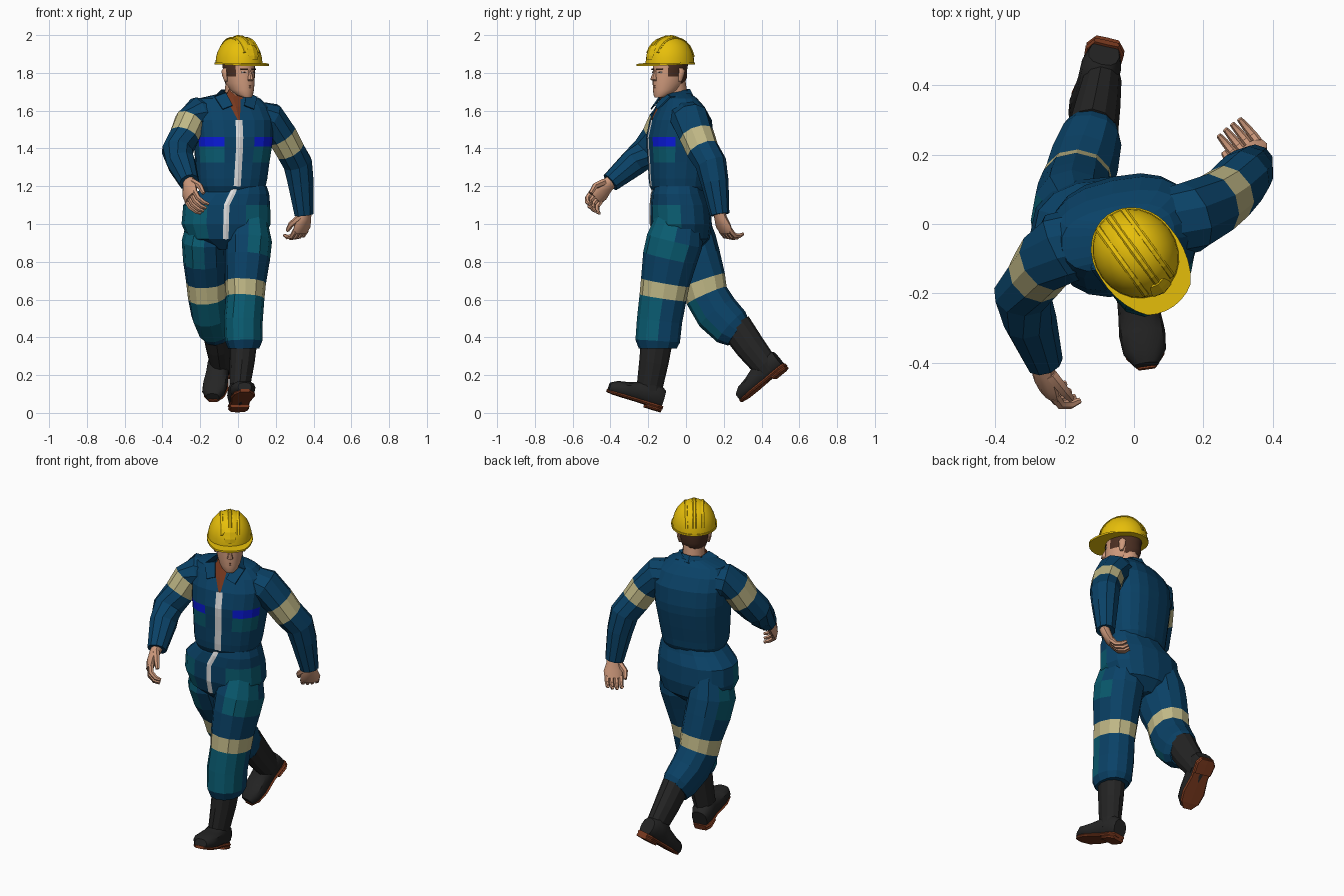
import bpy, bmesh
from math import cos, sin, pi, radians, copysign
from mathutils import Matrix, Vector

if "Cube" in bpy.data.objects:
    bpy.data.objects.remove(bpy.data.objects["Cube"])


def material(name, *rgb):
    mat = bpy.data.materials.new(name)
    mat.use_nodes = True
    color = (*rgb, 1)
    mat.diffuse_color = color
    mat.node_tree.nodes["Principled BSDF"].inputs["Base Color"].default_value = color
    return mat


BLUE = material("overall blue", .003, .054, .135)
TEAL = material("patch teal", .003, .11, .17)
BAND = material("reflective khaki", .53, .48, .24)
YELLOW = material("helmet yellow", .8, .52, .003)
SKIN = material("skin", .62, .32, .2)
BLACK = material("boot black", .018, .018, .018)
BROWN = material("sole brown", .19, .04, .013)
HAIR = material("hair brown", .07, .028, .016)
WHITE = material("zip white", .74, .74, .74)
FLAP = material("flap blue", .003, .01, .72)
IDENTITY = Matrix.Identity(4)


def frame(origin, yaw, pitch=0):
    turn = Matrix.Rotation(radians(yaw), 4, "Z") @ Matrix.Rotation(radians(pitch), 4, "X")
    return Matrix.Translation(origin) @ turn


def finish(name, bm, mats, place, smooth=False):
    bmesh.ops.recalc_face_normals(bm, faces=bm.faces)
    mesh = bpy.data.meshes.new(name)
    bm.to_mesh(mesh)
    bm.free()
    for mat in mats:
        mesh.materials.append(mat)
    obj = bpy.data.objects.new(name, mesh)
    bpy.context.collection.objects.link(obj)
    obj.matrix_world = place
    if smooth:
        bpy.ops.object.select_all(action="DESELECT")
        obj.select_set(True)
        bpy.context.view_layer.objects.active = obj
        bpy.ops.object.shade_smooth_by_angle(angle=radians(40))


def loft(name, rings, mats, n=10, side=(1, 0, 0), axis=None, place=IDENTITY,
         rule=None, square=1, smooth=False):
    """Skin over rings (x, y, z, half width, half depth) along a path."""
    bm = bmesh.new()
    centres = [Vector(r[:3]) for r in rings]
    loops = []
    for i, ring in enumerate(rings):
        ahead = centres[min(i + 1, len(rings) - 1)] - centres[max(i - 1, 0)]
        along = Vector(axis) if axis else ahead.normalized()
        across = Vector(side)
        across = (across - along * across.dot(along)).normalized()
        deep = along.cross(across)
        loop = []
        for k in range(n):
            c, s = cos(2 * pi * k / n), sin(2 * pi * k / n)
            u = copysign(abs(c) ** square, c) * ring[3]
            v = copysign(abs(s) ** square, s) * ring[4]
            loop.append(bm.verts.new(centres[i] + across * u + deep * v))
        loops.append(loop)
    sections = []
    for i in range(len(loops) - 1):
        low, high = loops[i], loops[i + 1]
        for k in range(n):
            j = (k + 1) % n
            sections.append((i, bm.faces.new((low[k], low[j], high[j], high[k]))))
    bm.faces.new(loops[0])
    bm.faces.new(loops[-1])
    bmesh.ops.recalc_face_normals(bm, faces=bm.faces)
    if rule:
        for i, face in sections:
            face.material_index = rule(i, face.calc_center_median(), face.normal)
    finish(name, bm, mats, place, smooth)


def plate(name, points, mat, place, push):
    """Flat polygon thickened along push."""
    bm = bmesh.new()
    face = bm.faces.new([bm.verts.new(p) for p in points])
    extra = bmesh.ops.extrude_face_region(bm, geom=[face])["geom"]
    bmesh.ops.translate(bm, vec=push, verts=[v for v in extra if isinstance(v, bmesh.types.BMVert)])
    finish(name, bm, [mat], place)


# Jacket with chest pockets
CHEST = frame((-.025, -.04, 0), 12)
UP = (0, 0, 1)


def jacket_rule(i, c, normal):
    if normal.y < -.15 and .05 < abs(c.x) < .195:
        return {3: 1, 4: 2}.get(i, 0)
    return 0


jacket = [(-.01, 0, 1.17, .165, .13), (-.01, 0, 1.2, .18, .145), (-.008, 0, 1.24, .187, .15),
          (-.004, .005, 1.325, .195, .16), (0, .008, 1.41, .205, .17), (0, .008, 1.46, .21, .172),
          (0, .012, 1.55, .215, .157), (-.01, .012, 1.62, .2, .12),
          (-.02, .005, 1.665, .165, .09), (0, -.005, 1.69, .075, .07)]
loft("jacket", jacket, [BLUE, TEAL, FLAP], n=20, axis=UP, place=CHEST, rule=jacket_rule, square=.8)


def front_strip(name, rings, mat, place, widths):
    path = [(r[0], r[1] - r[4] - .001, r[2], w, .004) for r, w in zip(rings, widths)]
    loft(name, path, [mat], n=4, place=place)


front_strip("jacket_zip", jacket[1:7], WHITE, CHEST, [.019] * 6)
front_strip("shirt_front", jacket[6:], BROWN, CHEST, [.006, .026, .042, .045])

# Collar
loft("shirt_collar", [(0, -.01, 1.66, .075, .075), (0, -.012, 1.695, .066, .068)],
     [BROWN], n=12, axis=UP, place=CHEST)
for s, label in ((1, "left"), (-1, "right")):
    plate(label + "_collar_wing",
          [(s * .055, -.075, 1.69), (s * .032, -.125, 1.625), (s * .085, -.128, 1.605),
           (s * .115, -.065, 1.67)], BLUE, CHEST, (0, -.006, .004))
    plate(label + "_collar_back",
          [(s * .055, -.075, 1.69), (s * .115, -.065, 1.668), (s * .085, .06, 1.675),
           (0, .08, 1.675), (0, .062, 1.71), (s * .06, .035, 1.705)],
          BLUE, CHEST, (0, 0, .006))

# Trouser seat with side pockets
HIPS = frame((-.045, -.04, 0), 0)


def hip_rule(i, c, normal):
    return int(i < 3 and abs(c.x + .02) > .1 and normal.y < .15)


seat = [(-.02, .02, .865, .06, .09), (-.02, .02, .92, .2, .145), (-.018, .015, 1, .236, .162),
        (-.015, .01, 1.1, .23, .158), (.015, 0, 1.16, .195, .142), (.03, 0, 1.2, .167, .13)]
loft("trouser_seat", seat, [BLUE, TEAL], n=16, axis=UP, place=HIPS, rule=hip_rule, square=.85)
front_strip("trouser_zip", seat[1:], WHITE, HIPS, [.015] * 5)


# Trouser legs with reflective bands and knee patches
def leg(label, outward, knee_limit, rings):
    def leg_rule(i, c, normal):
        if i == 3:
            return 2
        if i < 2:
            return int(normal.x * outward > .15 and normal.y < .2)
        return int(i in (4, 5) and normal.y < knee_limit)
    loft(label + "_trouser_leg", rings, [BLUE, TEAL, BAND], n=12, rule=leg_rule, square=.9)


leg("left", 1, .15,
    [(.06, -.03, 1.05, .09, .12), (.055, -.06, .91, .125, .15), (.05, -.085, .82, .12, .145),
     (.04, -.11, .69, .108, .13), (.038, -.122, .61, .102, .125),
     (.028, -.14, .49, .103, .12), (.03, -.15, .38, .099, .118), (.03, -.15, .34, .082, .1)])
leg("right", -1, -.3,
    [(-.17, -.01, 1.05, .09, .12), (-.18, .01, .91, .118, .15), (-.175, .045, .81, .116, .142),
     (-.167, .09, .7, .108, .122), (-.162, .11, .62, .104, .115),
     (-.147, .165, .53, .102, .118), (-.125, .24, .455, .09, .11),
     (-.12, .275, .43, .075, .09)])


# Boots: shaft, foot, sole and heel
def boot(label, shaft, place):
    loft(label + "_boot_shaft", shaft, [BLACK], n=12)
    forward = (0, -1, 0)
    loft(label + "_boot_foot",
         [(0, -.008, .07, .045, .05), (0, -.04, .08, .058, .062), (0, -.1, .084, .058, .07),
          (0, -.15, .07, .061, .054), (0, -.21, .06, .067, .044), (0, -.265, .056, .062, .038),
          (0, -.302, .048, .036, .026)], [BLACK], n=12, axis=forward, place=place, square=.8, smooth=True)
    loft(label + "_boot_sole",
         [(0, 0, .026, .038, .01), (0, -.03, .026, .057, .01), (0, -.12, .026, .052, .01),
          (0, -.21, .026, .066, .01), (0, -.27, .026, .056, .01), (0, -.307, .028, .026, .008)],
         [BROWN], n=8, axis=forward, place=place, square=.4)
    loft(label + "_boot_heel", [(0, -.003, .01, .038, .01), (0, -.03, .01, .056, .01),
                                (0, -.09, .01, .052, .01)],
         [BROWN], n=8, axis=forward, place=place, square=.4)


boot("left", [(.03, -.155, .38, .072, .084), (.022, -.17, .27, .066, .078),
              (.01, -.19, .15, .056, .07), (.01, -.19, .09, .052, .06)],
     frame((-.002, -.135, .002), 8, -17))
boot("right", [(-.12, .262, .46, .074, .086), (-.105, .34, .35, .066, .08),
               (-.092, .415, .255, .056, .07), (-.092, .44, .22, .05, .06)],
     frame((-.075, .54, .235), -13, 39))


# Sleeves with reflective bands
def sleeve(label, rings):
    loft(label + "_sleeve", rings, [BLUE, BAND], n=10, side=(0, 1, 0),
         rule=lambda i, c, normal: int(i == 2))


sleeve("right", [(-.13, -.045, 1.575, .1, .085), (-.212, -.07, 1.58, .106, .094),
                 (-.256, -.108, 1.54, .096, .083), (-.285, -.148, 1.462, .09, .082),
                 (-.322, -.205, 1.385, .084, .084), (-.3, -.28, 1.322, .076, .078),
                 (-.258, -.4, 1.22, .054, .054)])
sleeve("left", [(.09, 0, 1.57, .1, .085), (.165, .02, 1.555, .104, .094),
                (.232, .056, 1.47, .094, .084), (.275, .088, 1.392, .088, .08),
                (.316, .132, 1.32, .084, .08), (.332, .152, 1.22, .074, .072),
                (.35, .178, 1.05, .052, .053)])


# Hands with curled fingers
def hand(label, wrist, along, palm, thumb, size):
    wrist, along, palm = Vector(wrist), Vector(along).normalized(), Vector(palm)
    palm = (palm - along * palm.dot(along)).normalized()
    across = along.cross(palm)

    def tube(name, steps, n=6):
        rings = [(*(wrist + (along * d + across * u + palm * p) * size), a * size, b * size)
                 for d, u, p, a, b in steps]
        loft(label + name, rings, [SKIN], n=n, side=across, smooth=True)

    tube("_palm", [(-.03, 0, 0, .03, .026), (.01, 0, 0, .034, .025), (.05, 0, .004, .048, .022),
                   (.085, 0, .012, .044, .016)], 10)
    for i, reach in enumerate((.85, 1, 1.05, .95)):
        u = thumb * (i - 1.5) * .022
        tube("_finger_" + str(i + 1),
             [(.075, u, .01, .0115, .013), (.075 + .034 * reach, u, .026, .0115, .012),
              (.075 + .048 * reach, u, .055, .01, .011), (.075 + .046 * reach, u, .08, .007, .007)])
    tube("_thumb", [(.01, thumb * .025, .005, .016, .016), (.05, thumb * .052, .025, .014, .014),
                    (.085, thumb * .05, .045, .009, .009)])


hand("right", (-.26, -.41, 1.212), (0, -.75, -.66), (.75, .1, -.5), 1, 1.22)
hand("left", (.354, .18, 1.045), (-.17, .24, -.95), (-.62, .75, -.15), -1, 1.15)

# Neck and head
HEAD = frame((.005, -.085, 0), 36)
loft("neck", [(-.015, -.05, 1.62, .062, .066), (-.005, -.07, 1.78, .058, .064)], [SKIN], n=12, smooth=True)


def hair_rule(i, c, normal):
    sideburn = c.z > 1.79 and c.y > -.05 and abs(c.x) > .055
    return int(c.z > 1.845 or (c.z > 1.75 and c.y > .035) or sideburn)


loft("head", [(0, -.072, 1.67, .024, .021), (0, -.052, 1.683, .043, .046), (0, -.025, 1.71, .059, .075),
              (0, -.008, 1.745, .07, .093), (0, 0, 1.78, .076, .099), (0, 0, 1.815, .077, .098),
              (0, .004, 1.85, .08, .1), (0, .005, 1.9, .074, .093)],
     [SKIN, HAIR], n=20, axis=UP, place=HEAD, rule=hair_rule, smooth=True)
loft("nose", [(0, -.092, 1.815, .008, .008), (0, -.104, 1.785, .011, .015), (0, -.107, 1.765, .017, .018),
              (0, -.096, 1.756, .012, .01)], [SKIN], n=8, axis=UP, place=HEAD, smooth=True)
for name, z, a, mat in (("upper_lip", 1.731, .022, BROWN), ("lower_lip", 1.722, .018, SKIN)):
    loft(name, [(-a, -.087, z, .002, .002), (0, -.097, z, .007, .004), (a, -.087, z, .002, .002)],
         [mat], n=6, side=(0, 1, 0), place=HEAD)
for s, label in ((1, "left"), (-1, "right")):
    across = (0, 1, 0)
    for name, mat, z, lift, reach, b in (("_eye", WHITE, 1.803, 0, .012, .004),
                                         ("_iris", HAIR, 1.803, .002, .005, .005),
                                         ("_brow", HAIR, 1.82, .002, .018, .004)):
        loft(label + name, [(s * .031 + t * reach, -.089 + s * t * reach * .4 - lift, z, .003, b)
                            for t in (-1, 1)], [mat], n=6, side=across, place=HEAD)
    loft(label + "_ear", [(s * .077, .01, 1.755, .008, .01), (s * .083, .014, 1.785, .01, .018),
                          (s * .086, .016, 1.81, .01, .02), (s * .081, .014, 1.825, .006, .012)],
         [SKIN], n=8, axis=UP, place=HEAD, smooth=True)

# Helmet shell, peak, ridges and front badge
WIDE, LONG, TALL, BASE = .12, .134, .145, 1.85
shell = [(0, 0, BASE + TALL * sin(radians(t)), WIDE * cos(radians(t)) ** .9, LONG * cos(radians(t)) ** .9)
         for t in (0, 12, 25, 40, 55, 70, 82, 89)]
loft("helmet_shell", shell, [YELLOW], n=24, axis=UP, place=HEAD, smooth=True)
outline = []
for k in range(32):
    c, s = cos(2 * pi * k / 32), sin(2 * pi * k / 32)
    front = min(1, max(0, -s * 1.2))
    outline.append((c * (WIDE + .004 + .014 * front), s * (LONG + .004) - .05 * front ** 1.5,
                    BASE - .006 - .008 * front ** 2))
plate("helmet_brim", outline, YELLOW, HEAD, (0, 0, .01))
for name, x, shrink in (("left", .045, .93), ("middle", 0, 1), ("right", -.045, .93)):
    arc = [radians(t) for t in range(25, 166, 14)]
    loft(name + "_helmet_ridge", [(x, -cos(t) * LONG * shrink, BASE + sin(t) * TALL * shrink, .011, .006)
                                  for t in arc], [YELLOW], n=6, place=HEAD)
loft("helmet_badge", [(0, -.134, 1.87, .026, .007), (0, -.132, 1.89, .032, .007),
                      (0, -.119, 1.925, .032, .007), (0, -.105, 1.945, .024, .007)],
     [YELLOW], n=4, place=HEAD, square=.4)
